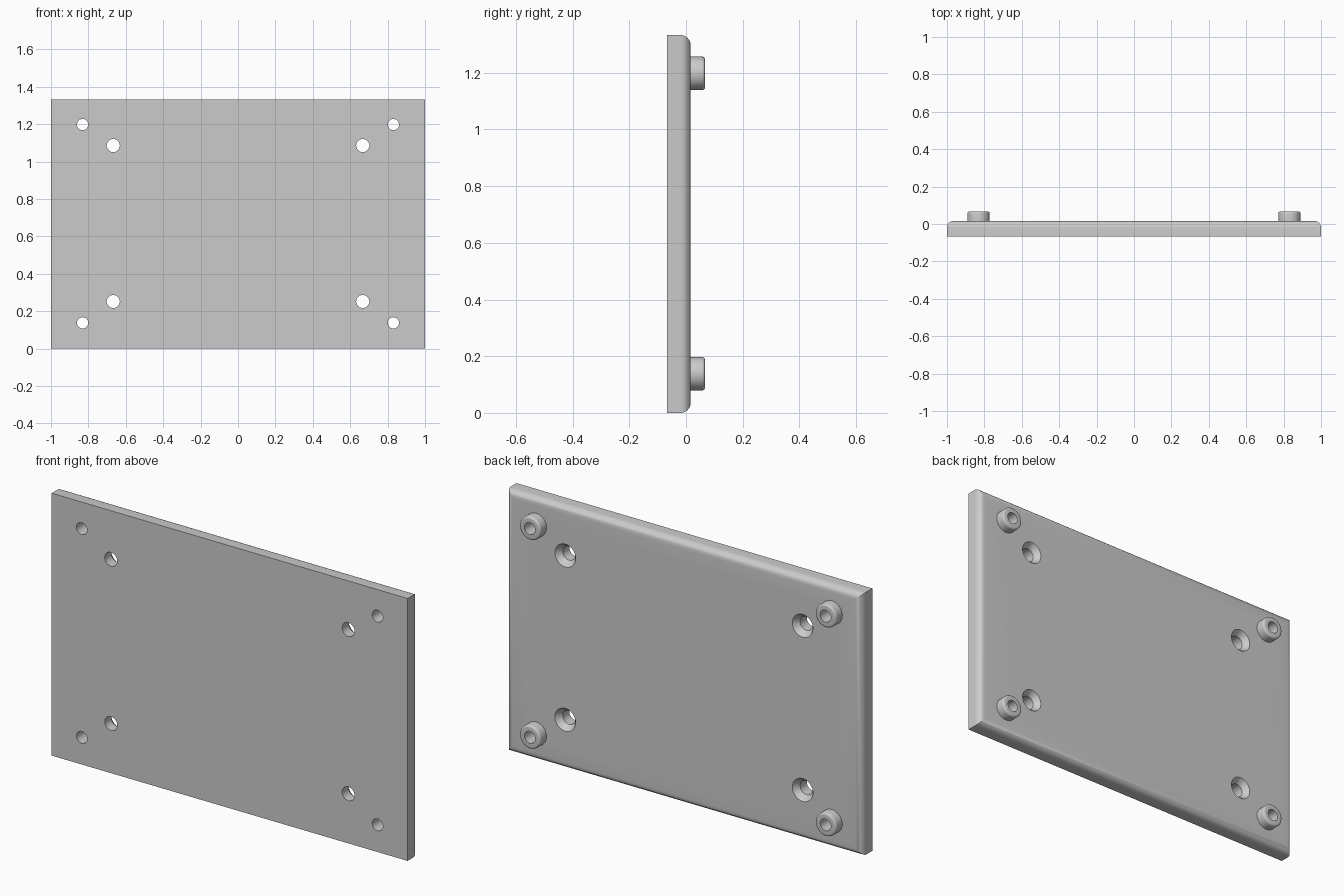
import bpy, bmesh, math
from mathutils import Matrix

cube = bpy.data.objects.get("Cube")
if cube:
    bpy.data.objects.remove(cube)

FRONT, BACK, TIP = -0.067, 0.0165, 0.067
HEIGHT, FILLET = 1.333, 0.036
BOSS_R, BORE_R, TIP_FILLET = 0.059, 0.03, 0.01
HOLE_R, SINK_R, SINK_DEPTH = 0.035, 0.058, 0.03
BOSSES = [(x, z) for x in (-0.831, 0.831) for z in (0.138, 1.198)]
SCREWS = [(x, z) for x in (-0.667, 0.667) for z in (0.252, 1.086)]

grey = bpy.data.materials.new("grey")
grey.use_nodes = True
grey.diffuse_color = (0.6, 0.6, 0.6, 1)
grey.node_tree.nodes["Principled BSDF"].inputs["Base Color"].default_value = (0.6, 0.6, 0.6, 1)


def add_object(name, bm):
    bmesh.ops.recalc_face_normals(bm, faces=bm.faces)
    mesh = bpy.data.meshes.new(name)
    bm.to_mesh(mesh)
    bm.free()
    mesh.materials.append(grey)
    obj = bpy.data.objects.new(name, mesh)
    bpy.context.collection.objects.link(obj)
    return obj


def lathe(name, profile, x, z, closed, sides=48):
    """Turn (radius, y) points about an axis parallel to y."""
    bm = bmesh.new()
    rings = []
    for i in range(sides):
        a = math.tau * i / sides
        rings.append([bm.verts.new((x + r * math.cos(a), y, z + r * math.sin(a)))
                      for r, y in profile])
    n = len(profile)
    for i in range(sides):
        a, b = rings[i], rings[(i + 1) % sides]
        for j in range(n if closed else n - 1):
            k = (j + 1) % n
            bm.faces.new((a[j], b[j], b[k], a[k]))
    if not closed:
        bm.faces.new([r[0] for r in rings])
        bm.faces.new([r[-1] for r in rings])
    return add_object(name, bm)


def smooth(obj):
    bpy.ops.object.select_all(action="DESELECT")
    obj.select_set(True)
    bpy.context.view_layer.objects.active = obj
    bpy.ops.object.shade_smooth_by_angle(angle=math.radians(30))


# Plate with its four back edges rounded
bm = bmesh.new()
bmesh.ops.create_cube(bm, size=1, matrix=Matrix.Translation((0, (FRONT + BACK) / 2, HEIGHT / 2))
                      @ Matrix.Diagonal((2, BACK - FRONT, HEIGHT, 1)))
rim = [e for e in bm.edges if all(v.co.y > 0 for v in e.verts)]
bmesh.ops.bevel(bm, geom=rim, offset=FILLET, segments=8, profile=0.5, affect="EDGES")
plate = add_object("plate", bm)

# Cutters: straight bores under the bosses, countersunk screw holes
bore = [(BORE_R, FRONT - 0.05), (BORE_R, BACK + 0.05)]
sink = [(HOLE_R, FRONT - 0.05), (HOLE_R, BACK - SINK_DEPTH),
        (SINK_R, BACK), (SINK_R, BACK + 0.05)]
cutters = [lathe("bore_cutter", bore, x, z, False) for x, z in BOSSES]
cutters += [lathe("screw_hole_cutter", sink, x, z, False) for x, z in SCREWS]
for cutter in cutters:
    mod = plate.modifiers.new("hole", "BOOLEAN")
    mod.object = cutter
    mod.solver = "EXACT"

# Bake the holes and drop the cutters
graph = bpy.context.evaluated_depsgraph_get()
plate.data = bpy.data.meshes.new_from_object(plate.evaluated_get(graph))
plate.modifiers.clear()
for cutter in cutters:
    bpy.data.objects.remove(cutter)
smooth(plate)

# Hollow bosses with a rounded outer lip
lip = [(BOSS_R - TIP_FILLET * (1 - math.cos(a)), TIP - TIP_FILLET * (1 - math.sin(a)))
       for a in (math.pi / 2 * i / 5 for i in range(6))]
ring = [(BORE_R, BACK), (BOSS_R, BACK)] + lip + [(BORE_R, TIP)]
for x, z in BOSSES:
    side = ("left" if x > 0 else "right") + ("_upper" if z > 0.6 else "_lower")
    smooth(lathe(side + "_boss", ring, x, z, True))
